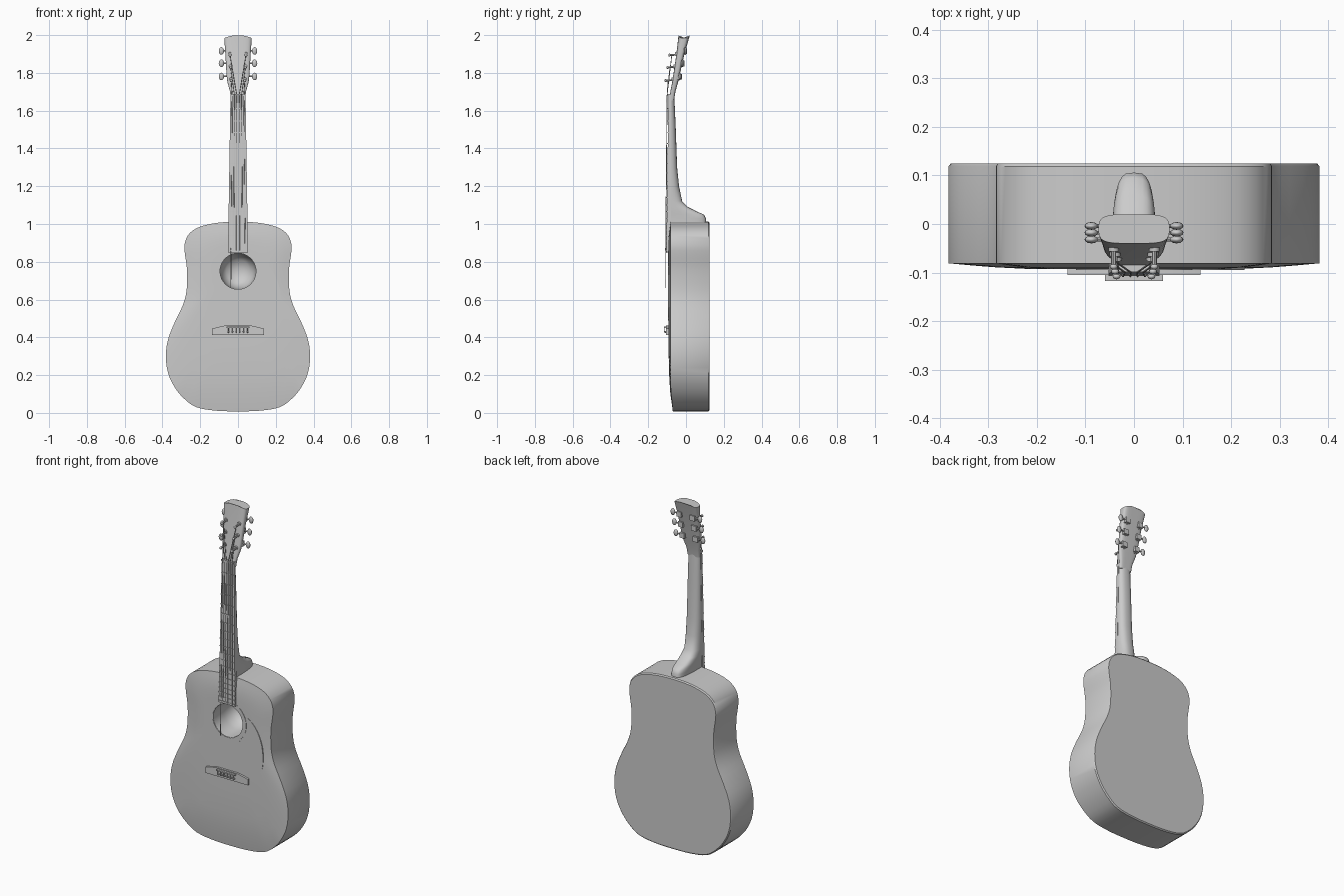
import bpy, bmesh
from math import sin, cos, pi, radians, atan2
from mathutils import Vector, Matrix

if "Cube" in bpy.data.objects:
    bpy.data.objects.remove(bpy.data.objects["Cube"], do_unlink=True)

GREY = bpy.data.materials.new("plain grey")
GREY.use_nodes = True
GREY.diffuse_color = (0.6, 0.6, 0.6, 1)
GREY.node_tree.nodes["Principled BSDF"].inputs["Base Color"].default_value = (0.6, 0.6, 0.6, 1)


def finish(name, bm, angle=40):
    bmesh.ops.recalc_face_normals(bm, faces=bm.faces)
    me = bpy.data.meshes.new(name)
    bm.to_mesh(me)
    bm.free()
    me.materials.append(GREY)
    me.shade_smooth()
    me.set_sharp_from_angle(angle=radians(angle))
    ob = bpy.data.objects.new(name, me)
    bpy.context.collection.objects.link(ob)
    return ob


def loft(bm, rings, caps=(True, True)):
    rows = [[bm.verts.new(p) for p in r] for r in rings]
    n = len(rows[0])
    for a, b in zip(rows, rows[1:]):
        for i in range(n):
            j = (i + 1) % n
            bm.faces.new((a[i], a[j], b[j], b[i]))
    for row, cap in zip((rows[0], rows[-1]), caps):
        if cap:
            bm.faces.new(row)


def spline(pts, steps):
    """Catmull-Rom through closed points."""
    out, n = [], len(pts)
    for i in range(n):
        a, b, c, d = (Vector(pts[(i + k) % n]) for k in (-1, 0, 1, 2))
        for s in range(steps):
            t = s / steps
            out.append(0.5 * (2 * b + (c - a) * t + (2 * a - 5 * b + 4 * c - d) * t * t
                              + (3 * b - a - 3 * c + d) * t ** 3))
    return out


def rod(bm, a, b, r, sides=8):
    a, b = Vector(a), Vector(b)
    d = b - a
    m = Matrix.Translation((a + b) / 2) @ d.to_track_quat('Z', 'Y').to_matrix().to_4x4()
    bmesh.ops.create_cone(bm, cap_ends=True, segments=sides, radius1=r, radius2=r,
                          depth=d.length, matrix=m)


def box(bm, centre, size):
    bmesh.ops.create_cube(bm, size=1, matrix=Matrix.Translation(centre) @ Matrix.Diagonal((*size, 1)))


def ball(bm, centre, radii):
    bmesh.ops.create_uvsphere(bm, u_segments=12, v_segments=8, radius=1,
                              matrix=Matrix.Translation(centre) @ Matrix.Diagonal((*radii, 1)))


def power(v, e):
    return (1 if v >= 0 else -1) * abs(v) ** e


# Body: outline lofted from the back, round the sides, over the domed top to the sound hole bowl
HOLE = Vector((0, 0.75))
HOLE_R = 0.095
half = [(0.12, 0.012), (0.22, 0.03), (0.285, 0.075), (0.335, 0.135), (0.37, 0.21), (0.382, 0.3),
        (0.37, 0.39), (0.335, 0.48), (0.292, 0.57), (0.272, 0.65), (0.27, 0.76), (0.281, 0.84),
        (0.283, 0.89), (0.265, 0.94), (0.215, 0.98), (0.12, 1.005)]
outline = spline([(0, 0.008)] + half + [(0, 1.012)] + [(-x, z) for x, z in reversed(half)], 3)


def top_ring(t):
    ring = []
    for p in outline:
        q = HOLE + (p - HOLE).normalized() * HOLE_R
        v = p.lerp(q, t)
        y = -0.081 - 0.012 * sin(min(t * 1.6, 1) * pi / 2) + 0.012 * max(0, 1 - v.y / 0.13)
        ring.append((v.x, y, v.y))
    return ring


def side_ring(y, inset=0):
    mid = Vector((0, 0.5))
    return [(v.x, y, v.y) for v in (p.lerp(mid, inset) for p in outline)]


def bowl_ring(s, y):
    dirs = [(p - HOLE).normalized() * HOLE_R * s + HOLE for p in outline]
    return [(d.x, y, d.y) for d in dirs]


bm = bmesh.new()
rings = [side_ring(0.125, 0.012), side_ring(0.119)]
rings += [top_ring(t) for t in (0, 0.02, 0.15, 0.3, 0.5, 0.7, 0.85, 1)]
rings += [bowl_ring(s, y) for s, y in ((1, -0.06), (0.98, 0), (0.9, 0.05), (0.65, 0.085), (0.2, 0.1))]
loft(bm, rings)
finish("body", bm)

# Rosette around the sound hole
bm = bmesh.new()
circle = [(cos(2 * pi * i / 48), sin(2 * pi * i / 48)) for i in range(48)]
prof = [(0.097, -0.088), (0.097, -0.095), (0.12, -0.095), (0.12, -0.088)]
loft(bm, [[(r * c, y, 0.75 + r * s) for c, s in circle] for r, y in prof], (False, False))
finish("rosette", bm)

# Pickguard plate hugging the rosette
guard = spline([(0.12, 0.80), (0.175, 0.76), (0.215, 0.68), (0.228, 0.59), (0.215, 0.51), (0.15, 0.488),
                (0.07, 0.51), (0.045, 0.56), (0.055, 0.63), (0.10, 0.67), (0.125, 0.74)], 4)
bm = bmesh.new()
loft(bm, [[(p.x, y, p.y) for p in guard] for y in (-0.088, -0.0945)])
finish("pickguard", bm)

# Bridge with a tapered outline, saddle and pins
bm = bmesh.new()
wing = [(-0.137, 0.412), (0.137, 0.412), (0.137, 0.447), (0.07, 0.462), (-0.07, 0.462), (-0.137, 0.447)]
loft(bm, [[(x, y, z) for x, z in wing] for y in (-0.085, -0.105)])
finish("bridge", bm)
bm = bmesh.new()
box(bm, (0, -0.108, 0.453), (0.12, 0.018, 0.007))
finish("saddle", bm)
bm = bmesh.new()
for i in range(6):
    x = -0.05 + 0.02 * i
    rod(bm, (x, -0.1, 0.428), (x, -0.116, 0.43), 0.005)
    rod(bm, (x, -0.115, 0.43), (x, -0.115, 0.453), 0.002, 5)
finish("bridge_pins", bm)


# Neck and heel: D-shaped sections, flat in front
def section(z, front, back, w, e, n=16):
    return [(w * power(cos(pi * i / n), e), front + (back - front) * sin(pi * i / n) ** e, z)
            for i in range(n + 1)]


bm = bmesh.new()
stations = [(0.99, 0.106, 0.045), (1.03, 0.106, 0.045), (1.05, 0.095, 0.046), (1.065, 0.06, 0.047),
            (1.09, 0.01, 0.048), (1.12, -0.02, 0.048), (1.2, -0.037, 0.047), (1.3, -0.047, 0.045),
            (1.5, -0.054, 0.042), (1.68, -0.062, 0.039)]
loft(bm, [section(z, -0.09, b, w, 0.6 if z < 1.1 else 0.8) for z, b, w in stations])
finish("neck", bm, 50)


# Fretboard, tapering towards the nut
def board(z):
    t = (z - 0.85) / 0.83
    return 0.053 - 0.013 * t, -0.104 + 0.011 * t


bm = bmesh.new()
loft(bm, [[(-w, y, z), (w, y, z), (w, -0.08, z), (-w, -0.08, z)]
          for z in (0.85, 1.68) for w, y in [board(z)]])
finish("fretboard", bm)
bm = bmesh.new()
for k in range(1, 21):
    z = 1.68 - 1.23 * (1 - 2 ** (-k / 12))
    w, y = board(z)
    if z > 0.86:
        box(bm, (0, y, z), (2 * w, 0.006, 0.005))
finish("frets", bm)
bm = bmesh.new()
box(bm, (0, -0.088, 1.683), (0.08, 0.022, 0.012))
finish("nut", bm)

# Headstock: flared, leaning back, with an arched top
bm = bmesh.new()
rings = []
for z, f, b, w in [(1.655, -0.09, -0.063, 0.038), (1.7, -0.083, -0.056, 0.042), (1.75, -0.073, -0.042, 0.056),
                   (1.79, -0.067, -0.033, 0.061), (1.9, -0.051, -0.008, 0.067), (1.984, -0.04, 0.02, 0.073)]:
    ring = []
    for i in range(32):
        a = 2 * pi * (i + 0.5) / 32
        c, s = power(cos(a), 0.45), power(sin(a), 0.6)
        arch = 0.016 * (1 - c * c) if z > 1.95 else 0
        ring.append((w * c, (f + b) / 2 + (b - f) / 2 * s, z + arch))
    rings.append(ring)
loft(bm, rings)
finish("headstock", bm)

# Tuners: post in front, gear box behind, button at the side
posts, gears, buttons = bmesh.new(), bmesh.new(), bmesh.new()
heads = []
for z, front, back, x in ((1.765, -0.07, -0.036, 0.036), (1.835, -0.06, -0.022, 0.039), (1.9, -0.05, -0.008, 0.042)):
    for s in (-1, 1):
        tip = Vector((s * x, front - 0.038, z - 0.006))
        rod(posts, (s * x, back, z), tip, 0.005)
        rod(posts, (s * x, front + 0.004, z), (s * x, front - 0.006, z - 0.001), 0.011, 12)
        ball(posts, tip, (0.008, 0.006, 0.008))
        heads.append((s * x, front - 0.025, z - 0.004))
        box(gears, (s * 0.043, back + 0.003, z + 0.015), (0.03, 0.022, 0.03))
        rod(buttons, (s * 0.045, back + 0.004, z + 0.016), (s * 0.085, back + 0.004, z + 0.016), 0.004)
        ball(buttons, (s * 0.088, back + 0.004, z + 0.016), (0.014, 0.008, 0.02))
finish("tuner_posts", posts)
finish("tuner_gears", gears)
finish("tuner_buttons", buttons)

# Strings: along the fretboard, over the nut and on to the posts
order = sorted(heads, key=lambda h: (h[0] > 0, h[2] if h[0] < 0 else -h[2]))
bm = bmesh.new()
for i, head in enumerate(order):
    u = (i - 2.5) / 2.5
    low = 0.66 if i == 0 else 0.86
    nut = (u * 0.031, -0.1, 1.684)
    rod(bm, (u * 0.038, -0.108, low), nut, 0.002, 5)
    rod(bm, nut, head, 0.002, 5)
finish("strings", bm)
